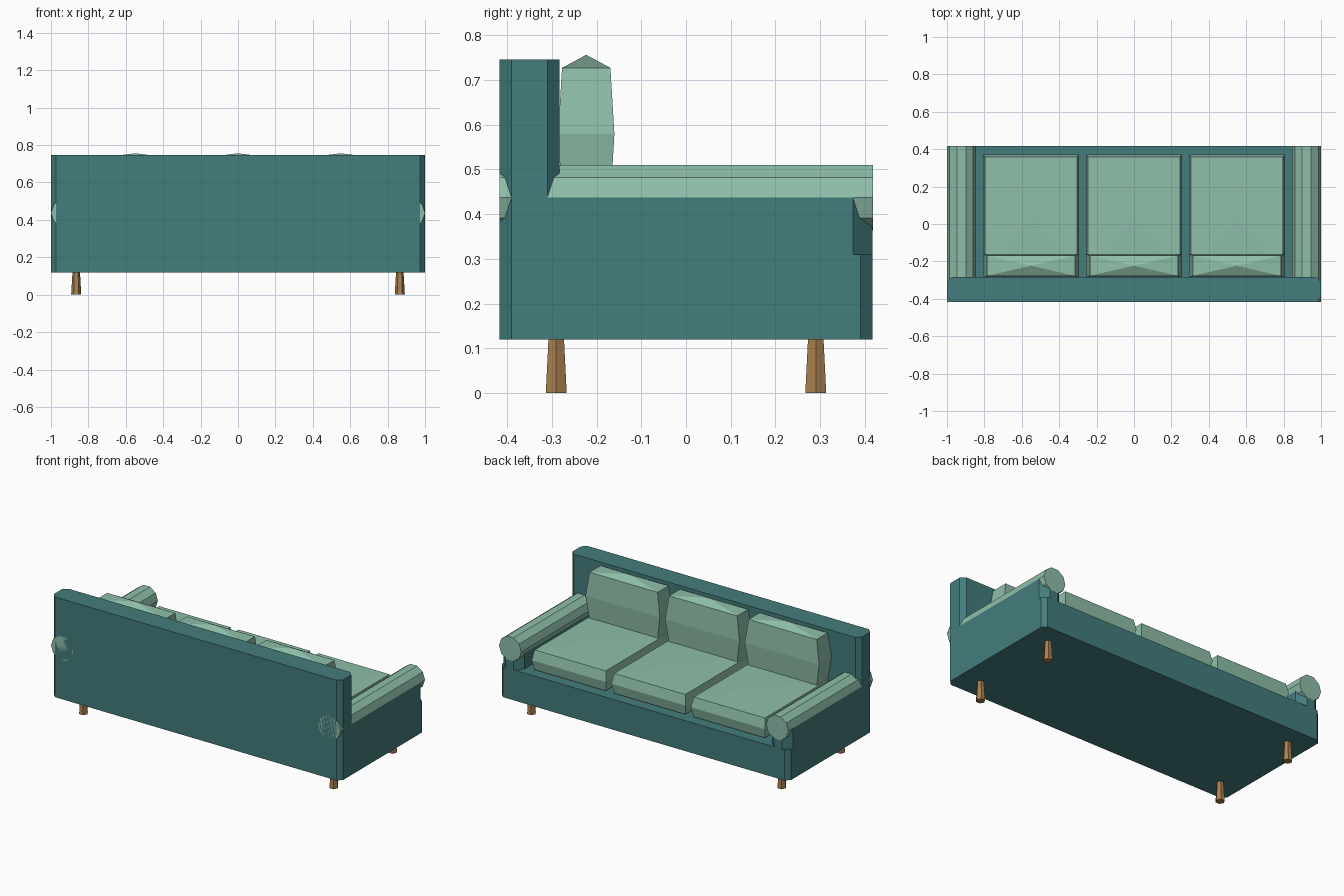
import bpy, bmesh, math

if "Cube" in bpy.data.objects:
    bpy.data.objects.remove(bpy.data.objects["Cube"])


def material(name, rgb):
    m = bpy.data.materials.new(name)
    m.diffuse_color = (*rgb, 1.0)
    m.use_nodes = True
    m.node_tree.nodes["Principled BSDF"].inputs["Base Color"].default_value = m.diffuse_color
    return m


TEAL = material("teal fabric", (0.058, 0.205, 0.205))
SAGE = material("sage fabric", (0.275, 0.52, 0.40))
WOOD = material("oak wood", (0.40, 0.216, 0.076))


def loft(name, rings, mat):
    """Skin a list of closed rings; a ring of one point becomes an apex."""
    bm = bmesh.new()
    loops = [[bm.verts.new(p) for p in r] for r in rings]
    for a, b in zip(loops, loops[1:]):
        n = max(len(a), len(b))
        for i in range(n):
            j = (i + 1) % n
            if len(a) == 1:
                bm.faces.new((a[0], b[j], b[i]))
            elif len(b) == 1:
                bm.faces.new((a[i], a[j], b[0]))
            else:
                bm.faces.new((a[i], a[j], b[j], b[i]))
    for cap in (loops[0], loops[-1]):
        if len(cap) > 2:
            bm.faces.new(cap)
    bmesh.ops.recalc_face_normals(bm, faces=bm.faces[:])
    me = bpy.data.meshes.new(name)
    bm.to_mesh(me)
    bm.free()
    me.materials.append(mat)
    ob = bpy.data.objects.new(name, me)
    bpy.context.collection.objects.link(ob)
    return ob


def panel(name, x0, x1, y0, y1, z0, z1, c):
    """Box with chamfered vertical edges."""
    out = [(x0 + c, y0), (x1 - c, y0), (x1, y0 + c), (x1, y1 - c),
           (x1 - c, y1), (x0 + c, y1), (x0, y1 - c), (x0, y0 + c)]
    return loft(name, [[(x, y, z) for x, y in out] for z in (z0, z1)], TEAL)


def cushion(name, cx, cy, cz, mid, end, hz, apex):
    """Pillow: widest at mid height, with a shallow peak on top and bottom."""
    def rect(h, z):
        return [(cx + sx * h[0], cy + sy * h[1], z)
                for sx, sy in ((-1, -1), (1, -1), (1, 1), (-1, 1))]
    return loft(name, [[(cx, cy, cz - apex)], rect(end, cz - hz), rect(mid, cz),
                       rect(end, cz + hz), [(cx, cy, cz + apex)]], SAGE)


def ngon(n, r):
    return [(r * math.cos(2 * math.pi * i / n), r * math.sin(2 * math.pi * i / n))
            for i in range(n)]


# Base and backrest
panel("base", -1, 1, -0.417, 0.417, 0.12, 0.31, 0.027)
panel("backrest", -1, 1, -0.417, -0.283, 0.12, 0.746, 0.027)

# Arms with rolled tops, and tapered legs
for s, side in ((-1, "left"), (1, "right")):
    xs = sorted((s * 0.855, s * 1.0))
    panel(side + "_arm", xs[0], xs[1], -0.40, 0.417, 0.29, 0.437, 0.044)
    loft(side + "_arm_roll",
         [[(s * 0.923 + a, y, 0.437 + b) for a, b in ngon(10, 0.077)]
          for y in (-0.417, 0.4175)], SAGE)
    for y, end in ((-0.29, "rear"), (0.29, "front")):
        loft(f"{end}_{side}_leg",
             [[(s * 0.865 + a, y + b, z) for a, b in ngon(6, r)]
              for z, r in ((0, 0.027), (0.122, 0.02))], WOOD)

# Three seat cushions and three back cushions
for i, x in enumerate((-0.55, 0, 0.55), 1):
    cushion(f"seat_cushion_{i}", x, 0.045, 0.378,
            (0.257, 0.326), (0.246, 0.313), 0.062, 0.068)
    cushion(f"back_cushion_{i}", x, -0.223, 0.579,
            (0.257, 0.063), (0.235, 0.054), 0.148, 0.177)
